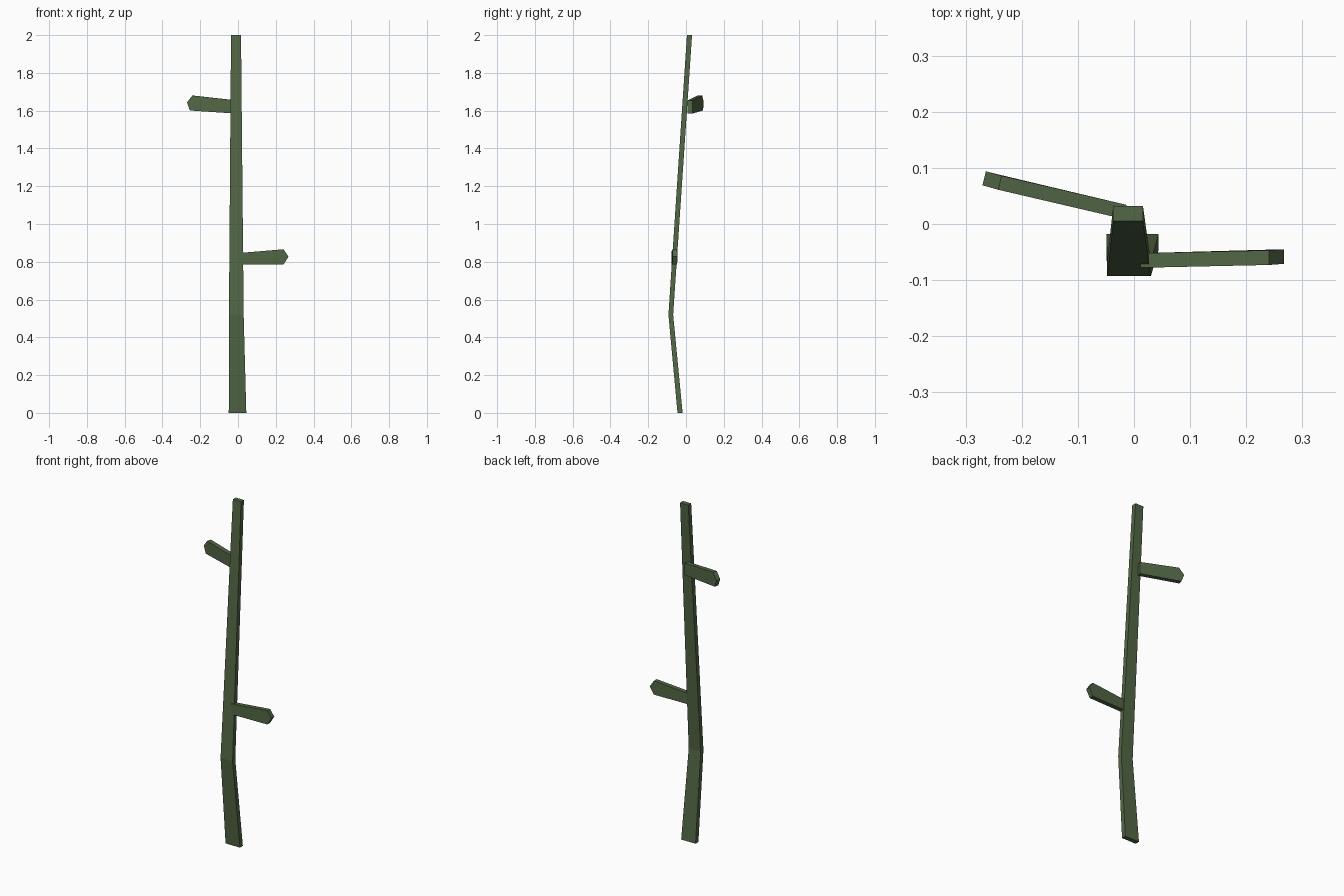
import bpy, bmesh

if "Cube" in bpy.data.objects:
    bpy.data.objects.remove(bpy.data.objects["Cube"])

mat = bpy.data.materials.new("stem_green")
mat.diffuse_color = (0.085, 0.135, 0.06, 1)
mat.use_nodes = True
mat.node_tree.nodes["Principled BSDF"].inputs["Base Color"].default_value = mat.diffuse_color


def loft(name, rings):
    """Closed solid through equal-sized rings of points."""
    bm = bmesh.new()
    loops = [[bm.verts.new(p) for p in ring] for ring in rings]
    n = len(loops[0])
    for a, b in zip(loops, loops[1:]):
        for i in range(n):
            j = (i + 1) % n
            bm.faces.new((a[i], a[j], b[j], b[i]))
    bm.faces.new(loops[0])
    bm.faces.new(loops[-1])
    bmesh.ops.recalc_face_normals(bm, faces=bm.faces)
    mesh = bpy.data.meshes.new(name)
    bm.to_mesh(mesh)
    bm.free()
    mesh.materials.append(mat)
    obj = bpy.data.objects.new(name, mesh)
    bpy.context.collection.objects.link(obj)


def slab(x0, x1, y0, y1, z):
    return [(x0, y0, z), (x1, y0, z), (x1, y1, z), (x0, y1, z)]


def thorn(name, outline, offset):
    """Pentagonal side view given by its front points, thickened backwards."""
    back = [(x + offset[0], y + offset[1], z) for x, y, z in outline]
    loft(name, [outline, back])


# bent, tapering main stem
loft("main_stem", [
    slab(-0.049, 0.044, -0.045, -0.018, 0),
    slab(-0.048, 0.030, -0.093, -0.068, 0.52),
    slab(-0.037, 0.016, 0.005, 0.032, 2),
])

# lower right side shoot
thorn("lower_shoot", [
    (0.012, -0.078, 0.785), (0.241, -0.073, 0.785), (0.267, -0.071, 0.827),
    (0.241, -0.073, 0.866), (0.012, -0.078, 0.847)], (0, 0.026))

# upper left side shoot
thorn("upper_shoot", [
    (-0.019, 0.009, 1.585), (-0.255, 0.065, 1.601), (-0.270, 0.069, 1.643),
    (-0.242, 0.061, 1.680), (-0.019, 0.009, 1.655)], (0.006, 0.025))
